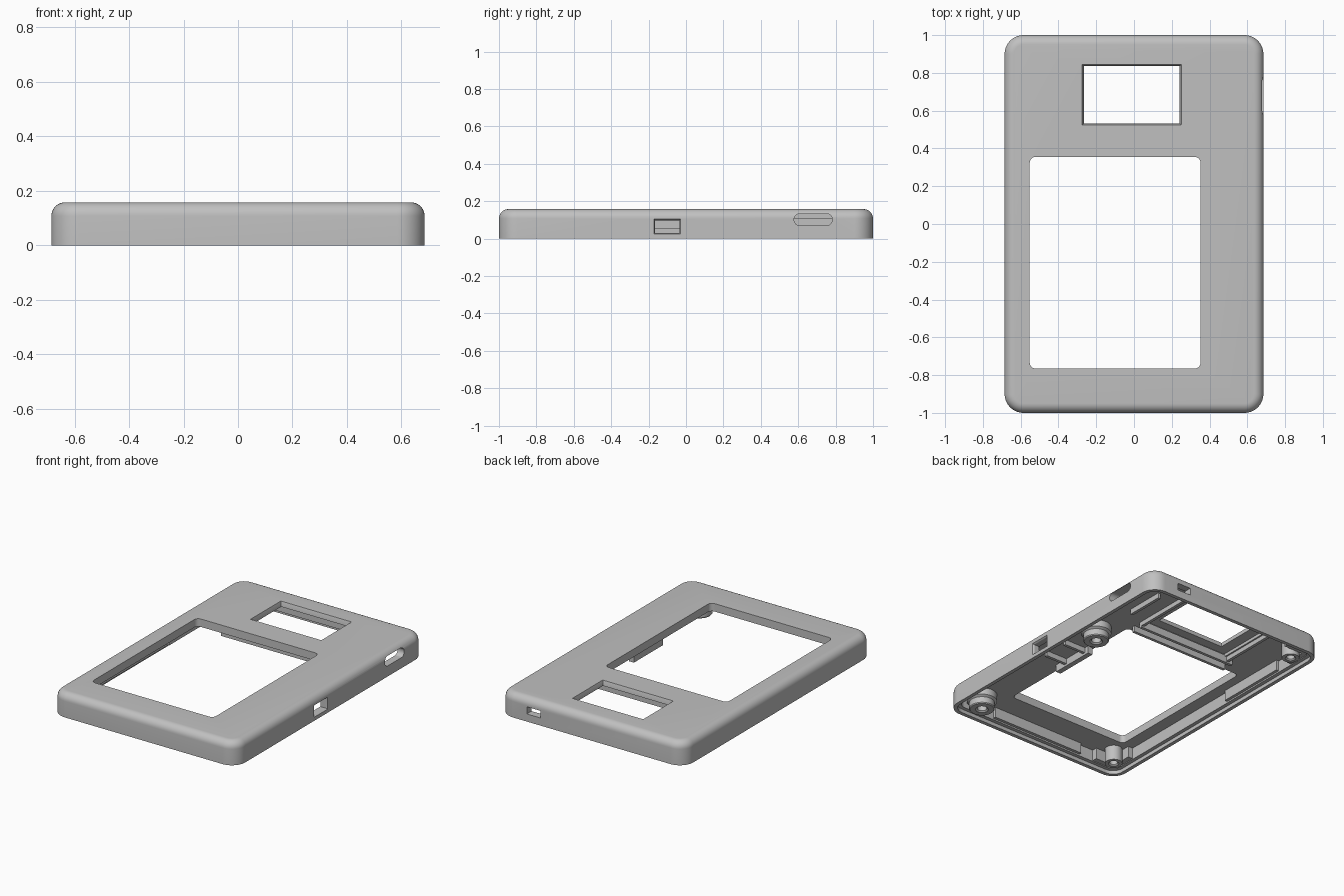
import bpy, bmesh, math

cube = bpy.data.objects.get("Cube")
if cube:
    bpy.data.objects.remove(cube, do_unlink=True)

grey = bpy.data.materials.new("matte grey")
grey.use_nodes = True
COLOUR = (0.53, 0.53, 0.53, 1)
grey.diffuse_color = COLOUR
grey.node_tree.nodes["Principled BSDF"].inputs["Base Color"].default_value = COLOUR

CEILING = 0.105


def finish(name, bm):
    bmesh.ops.recalc_face_normals(bm, faces=bm.faces)
    mesh = bpy.data.meshes.new(name)
    bm.to_mesh(mesh)
    bm.free()
    mesh.materials.append(grey)
    obj = bpy.data.objects.new(name, mesh)
    bpy.context.collection.objects.link(obj)
    return obj


def outline(hx, hy, r, steps=10):
    """Rounded rectangle, as points around the centre."""
    pts = []
    for q, (sx, sy) in enumerate([(1, 1), (-1, 1), (-1, -1), (1, -1)]):
        for i in range(steps + 1):
            a = math.pi / 2 * (q + i / steps)
            pts.append((sx * (hx - r) + r * math.cos(a),
                        sy * (hy - r) + r * math.sin(a)))
    return pts


def loft(name, layers, centre=(0, 0), side=False):
    """Stack rounded rectangles (z, half x, half y, radius); side turns the stack along x."""
    bm = bmesh.new()
    rings = []
    for z, hx, hy, r in layers:
        ring = []
        for u, v in outline(hx, hy, r):
            u, v = u + centre[0], v + centre[1]
            ring.append(bm.verts.new((z, u, v) if side else (u, v, z)))
        rings.append(ring)
    n = len(rings[0])
    for a, b in zip(rings, rings[1:]):
        for i in range(n):
            bm.faces.new((a[i], a[(i + 1) % n], b[(i + 1) % n], b[i]))
    bm.faces.new(rings[0])
    bm.faces.new(rings[-1])
    return finish(name, bm)


def box(name, x, y, z):
    bm = bmesh.new()
    bmesh.ops.create_cube(bm, size=1)
    for v in bm.verts:
        for k, (lo, hi) in enumerate((x, y, z)):
            v.co[k] = lo if v.co[k] < 0 else hi
    return finish(name, bm)


def boss(name, x, y, profile):
    """Turn a closed (radius, z) profile into a hollow screw boss."""
    bm = bmesh.new()
    n = 40
    rings = [[bm.verts.new((x + r * math.cos(i * math.tau / n),
                            y + r * math.sin(i * math.tau / n), z))
              for i in range(n)] for r, z in profile]
    for k, a in enumerate(rings):
        b = rings[(k + 1) % len(rings)]
        for i in range(n):
            bm.faces.new((a[i], a[(i + 1) % n], b[(i + 1) % n], b[i]))
    return finish(name, bm)


def cut(target, cutter):
    cutter.hide_render = True
    mod = target.modifiers.new("cut", "BOOLEAN")
    mod.operation = "DIFFERENCE"
    mod.solver = "EXACT"
    mod.object = cutter
    bpy.context.view_layer.objects.active = target
    bpy.ops.object.modifier_apply(modifier=mod.name)
    bpy.data.objects.remove(cutter, do_unlink=True)


def smooth(obj):
    bpy.ops.object.select_all(action="DESELECT")
    obj.select_set(True)
    bpy.context.view_layer.objects.active = obj
    bpy.ops.object.shade_smooth_by_angle(angle=math.radians(30))


# Outer shell with rounded corners and a filleted top edge
HX, HY, H, R, F = 0.685, 1.0, 0.158, 0.1, 0.05
layers = [(0, HX, HY, R)]
for i in range(9):
    a = math.pi / 2 * i / 8
    d = F * (1 - math.cos(a))
    layers.append((H - F + F * math.sin(a), HX - d, HY - d, R - d))
shell = loft("case_shell", layers)

# Hollow underside: stepped lip, then main cavity
cut(shell, loft("lip_cutter", [(-0.1, HX - 0.025, HY - 0.025, 0.075),
                               (0.025, HX - 0.025, HY - 0.025, 0.075)]))
cut(shell, loft("cavity_cutter", [(-0.1, HX - 0.05, HY - 0.05, 0.05),
                                  (CEILING, HX - 0.05, HY - 0.05, 0.05)]))

# Large screen opening
cut(shell, loft("screen_cutter", [(-0.1, 0.452, 0.56, 0.03), (0.3, 0.452, 0.56, 0.03)],
                (-0.1, -0.205)))

# Small display opening: shallow pocket below, sloped edge above
cut(shell, box("pocket_cutter", (-0.34, 0.31), (0.47, 0.9), (0.05, 0.125)))
cut(shell, loft("display_cutter", [(0.05, 0.254, 0.152, 0.002), (0.13, 0.254, 0.152, 0.002),
                                   (0.17, 0.266, 0.164, 0.002)], (-0.012, 0.685)))

# Side port, side slot and rear port
cut(shell, box("port_cutter", (0.6, 0.8), (-0.165, -0.035), (0.03, 0.098)))
cut(shell, loft("port_rim_cutter", [(0.675, 0.065, 0.034, 0.001), (0.69, 0.075, 0.043, 0.001)],
                (-0.1, 0.064), True))
cut(shell, loft("slot_cutter", [(0.56, 0.102, 0.031, 0.03), (0.8, 0.102, 0.031, 0.03)],
                (0.68, 0.102), True))
cut(shell, loft("rear_port_cutter", [(0.38, 0.05, 0.024, 0.012), (0.48, 0.05, 0.024, 0.012)],
                (0.98, 0.075), True))
smooth(shell)

# Screw bosses on the underside: wide pair on one side, slim pair on the other
TOP = CEILING + 0.01
wide = [(0.03, TOP), (0.03, 0.012), (0.04, 0.004), (0.075, 0.004),
        (0.08, 0.01), (0.08, 0.05), (0.095, 0.06), (0.095, TOP)]
slim = [(0.025, TOP), (0.025, 0.012), (0.033, 0.004), (0.055, 0.004), (0.055, TOP)]
for label, y in (("front", -0.87), ("rear", 0.24)):
    smooth(boss(label + "_wide_boss", 0.51, y, wide))
for label, s in (("front", -1), ("rear", 1)):
    smooth(boss(label + "_slim_boss", -0.555, s * 0.86, slim))
    # Corner ledges around the slim bosses
    ys = sorted((s * 0.77, s * 0.96))
    box(label + "_corner_ledge_side", (-0.645, -0.60), ys, (0.03, TOP))
    ye = sorted((s * 0.915, s * 0.96))
    box(label + "_corner_ledge_end", (-0.645, -0.46), ye, (0.03, TOP))

# Ribs holding the small display
for i, y in enumerate((0.39, 0.46)):
    box("display_rib_%d" % (i + 1), (-0.40, 0.34), (y, y + 0.02), (0.065, TOP))
for label, x in (("right", -0.37), ("left", 0.32)):
    box(label + "_display_rib", (x, x + 0.02), (0.48, 0.9), (0.075, TOP))

# Rails beside the side port and slot
box("port_rail", (0.365, 0.40), (-0.28, 0.03), (0.055, TOP))
for i, y in enumerate((-0.20, -0.02)):
    box("port_guide_%d" % (i + 1), (0.40, 0.56), (y, y + 0.02), (0.07, TOP))
box("slot_rail", (0.47, 0.49), (0.55, 0.82), (0.07, TOP))

# Thickened strips along the inner walls
box("right_wall_strip", (-0.64, -0.615), (0.15, 0.65), (0.035, TOP))
box("front_wall_strip", (-0.35, 0.35), (-0.955, -0.93), (0.035, TOP))
